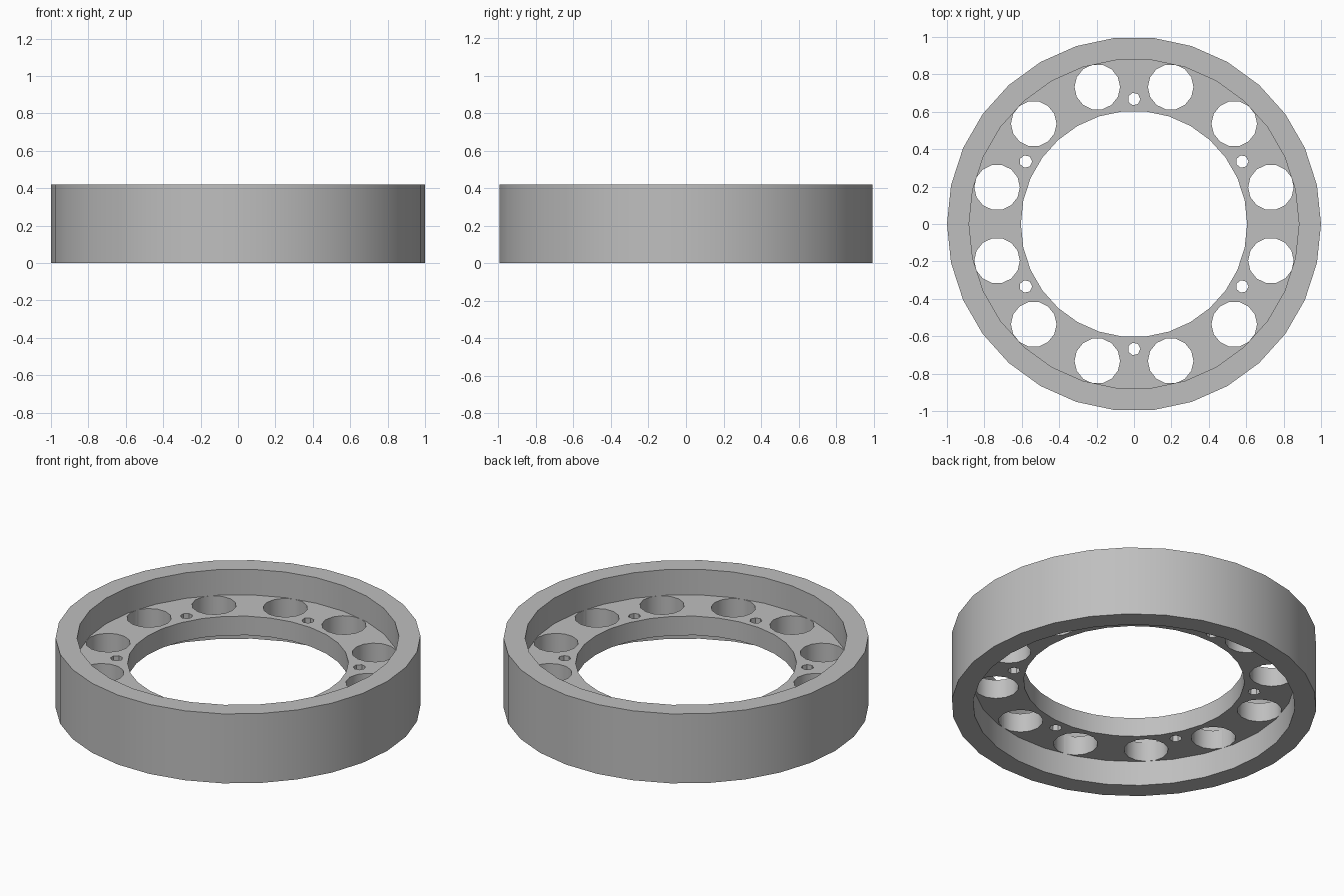
import bpy
import bmesh
from math import cos, sin, radians, tau

cube = bpy.data.objects.get("Cube")
if cube:
    bpy.data.objects.remove(cube, do_unlink=True)

HEIGHT = 0.42
WEB_BOTTOM, WEB_TOP = 0.15, 0.265

grey = bpy.data.materials.new("plain grey")
grey.use_nodes = True
colour = (0.52, 0.52, 0.52, 1)
grey.diffuse_color = colour
grey.node_tree.nodes["Principled BSDF"].inputs["Base Color"].default_value = colour


def polar(radius, degrees):
    return radius * cos(radians(degrees)), radius * sin(radians(degrees))


def pierced_plate(name, circles, bottom, top):
    """Extrude nested circles (centre, radius, sides) into a plate with holes."""
    curve = bpy.data.curves.new(name, "CURVE")
    curve.dimensions = "2D"
    curve.fill_mode = "BOTH"
    curve.extrude = (top - bottom) / 2
    for (cx, cy), radius, sides in circles:
        spline = curve.splines.new("POLY")
        spline.points.add(sides - 1)
        for i, point in enumerate(spline.points):
            a = tau * i / sides
            point.co = (cx + radius * cos(a), cy + radius * sin(a), 0, 1)
        spline.use_cyclic_u = True
    obj = bpy.data.objects.new(name, curve)
    bpy.context.collection.objects.link(obj)
    bpy.ops.object.select_all(action="DESELECT")
    obj.select_set(True)
    bpy.context.view_layer.objects.active = obj
    bpy.ops.object.convert(target="MESH")
    obj = bpy.context.object

    # Weld the caps to the walls and stand the plate at its height
    bm = bmesh.new()
    bm.from_mesh(obj.data)
    bmesh.ops.remove_doubles(bm, verts=bm.verts, dist=0.0001)
    bmesh.ops.recalc_face_normals(bm, faces=bm.faces)
    bmesh.ops.translate(bm, verts=bm.verts, vec=(0, 0, (top + bottom) / 2))
    bm.to_mesh(obj.data)
    bm.free()
    obj.data.materials.clear()
    obj.data.materials.append(grey)
    bpy.ops.object.shade_smooth_by_angle(angle=radians(30))
    return obj


centre = (0, 0)

# Tall outer rim
pierced_plate("outer_rim", [(centre, 1.0, 30), (centre, 0.882, 30)], 0, HEIGHT)

# Recessed web with twelve large holes and six small bolt holes
web = [(centre, 0.892, 30), (centre, 0.605, 30)]
web += [(polar(0.758, 15 + 30 * i), 0.122, 14) for i in range(12)]
web += [(polar(0.668, 30 + 60 * i), 0.034, 7) for i in range(6)]
pierced_plate("inner_web", web, WEB_BOTTOM, WEB_TOP)
